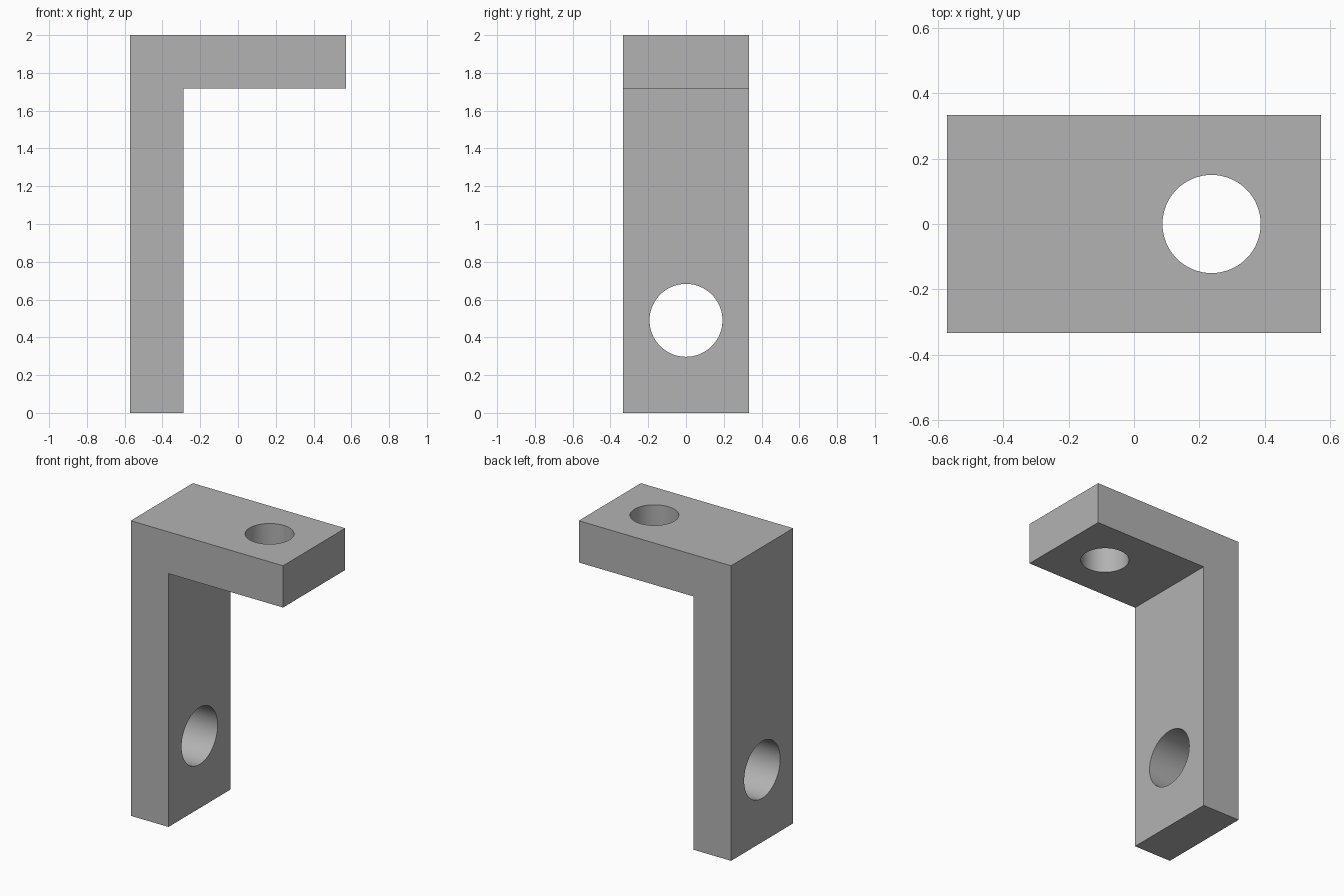
import bpy
import bmesh
import math

default_cube = bpy.data.objects.get("Cube")
if default_cube:
    bpy.data.objects.remove(default_cube, do_unlink=True)

HALF_WIDTH, HALF_DEPTH, HEIGHT, THICK = 0.571, 0.333, 2.0, 0.283

# Plain grey material
grey = bpy.data.materials.new("plain_grey")
grey.use_nodes = True
colour = (0.45, 0.45, 0.45, 1)
grey.diffuse_color = colour
grey.node_tree.nodes["Principled BSDF"].inputs["Base Color"].default_value = colour

# Angle bracket: L-shaped profile extruded front to back
inner_x, inner_z = -HALF_WIDTH + THICK, HEIGHT - THICK
profile = [(-HALF_WIDTH, 0), (inner_x, 0), (inner_x, inner_z),
           (HALF_WIDTH, inner_z), (HALF_WIDTH, HEIGHT), (-HALF_WIDTH, HEIGHT)]
bm = bmesh.new()
face = bm.faces.new([bm.verts.new((x, -HALF_DEPTH, z)) for x, z in profile])
extruded = bmesh.ops.extrude_face_region(bm, geom=[face])["geom"]
bmesh.ops.translate(bm, vec=(0, 2 * HALF_DEPTH, 0),
                    verts=[v for v in extruded if isinstance(v, bmesh.types.BMVert)])
bmesh.ops.recalc_face_normals(bm, faces=bm.faces)
mesh = bpy.data.meshes.new("angle_bracket")
bm.to_mesh(mesh)
bm.free()
mesh.materials.append(grey)
bracket = bpy.data.objects.new("angle_bracket", mesh)
bpy.context.collection.objects.link(bracket)


def drill(name, radius, location, rotation=(0, 0, 0)):
    """Cut a round through-hole in the bracket."""
    bpy.ops.mesh.primitive_cylinder_add(vertices=64, radius=radius, depth=2 * THICK,
                                        location=location, rotation=rotation)
    cutter = bpy.context.object
    cutter.name = name
    cutter.hide_render = True
    cutter.data.materials.append(grey)
    bpy.ops.object.select_all(action="DESELECT")
    bracket.select_set(True)
    bpy.context.view_layer.objects.active = bracket
    mod = bracket.modifiers.new(name, "BOOLEAN")
    mod.operation = "DIFFERENCE"
    mod.solver = "EXACT"
    mod.object = cutter
    bpy.ops.object.modifier_apply(modifier=mod.name)
    bpy.data.objects.remove(cutter, do_unlink=True)


# Small hole in the top arm, larger hole near the foot of the upright
drill("arm_hole", 0.15, (0.237, 0, HEIGHT - THICK / 2))
drill("upright_hole", 0.193, (-HALF_WIDTH + THICK / 2, 0, 0.49), (0, math.pi / 2, 0))

# Smooth hole walls, sharp outer edges
bpy.ops.object.shade_smooth_by_angle(angle=math.radians(30))
